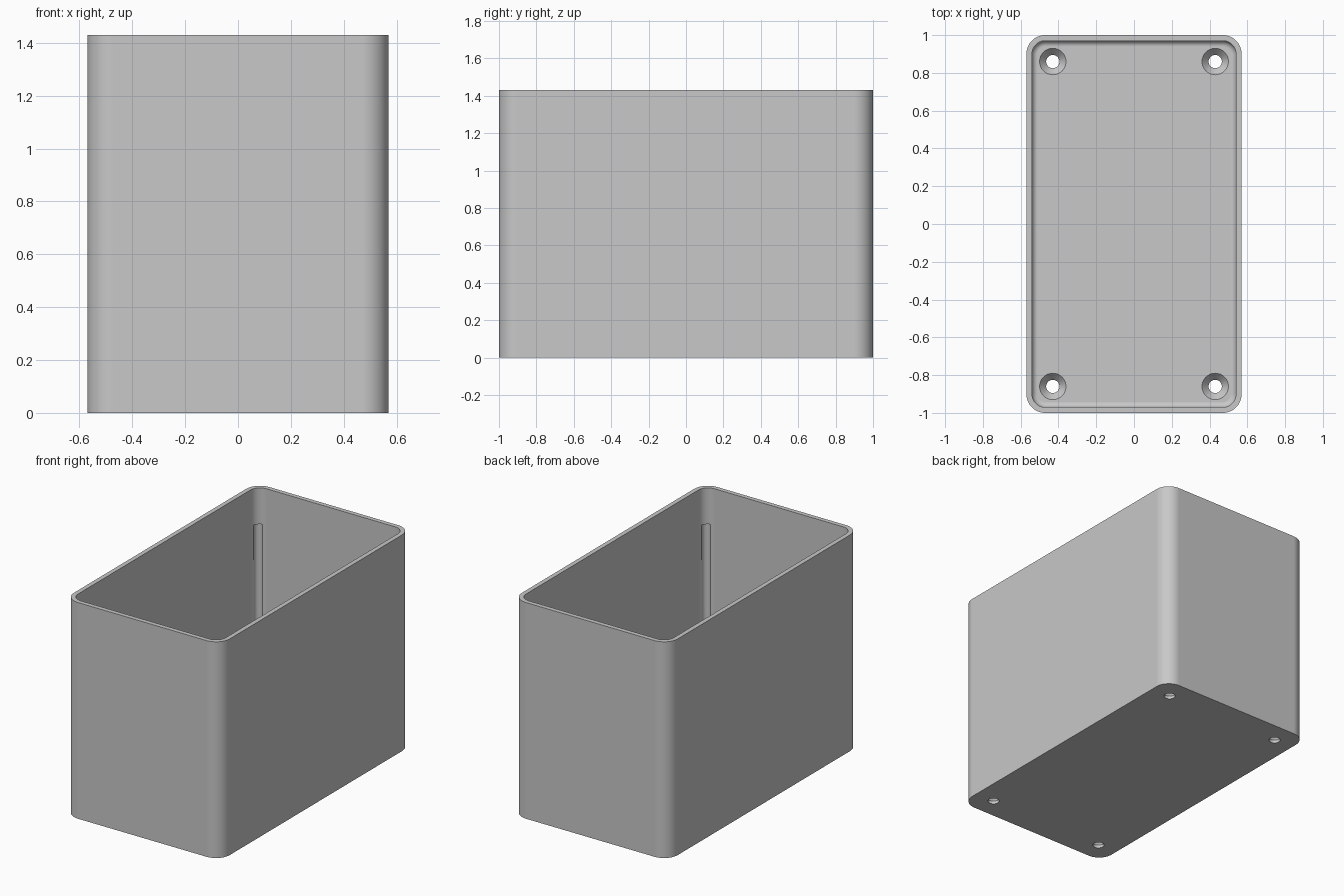
import bpy, bmesh
from math import sin, cos, pi, radians

cube = bpy.data.objects.get("Cube")
if cube:
    bpy.data.objects.remove(cube, do_unlink=True)

HALF_X, HALF_Y, HEIGHT = 0.57, 1.0, 1.43
CORNER, WALL, FLOOR, FILLET = 0.1, 0.03, 0.06, 0.03
HOLE_X, HOLE_Y = 0.43, 0.86

grey = bpy.data.materials.new("plain grey")
grey.use_nodes = True
grey.diffuse_color = (0.58, 0.58, 0.58, 1)
grey.node_tree.nodes["Principled BSDF"].inputs["Base Color"].default_value = grey.diffuse_color


def make_object(name, bm):
    bmesh.ops.recalc_face_normals(bm, faces=bm.faces)
    mesh = bpy.data.meshes.new(name)
    bm.to_mesh(mesh)
    bm.free()
    mesh.materials.append(grey)
    obj = bpy.data.objects.new(name, mesh)
    bpy.context.collection.objects.link(obj)
    return obj


def skin(bm, loops):
    """Join closed loops into a capped solid."""
    n = len(loops[0])
    for a, b in zip(loops, loops[1:]):
        for i in range(n):
            j = (i + 1) % n
            bm.faces.new((a[i], a[j], b[j], b[i]))
    bm.faces.new(loops[0])
    bm.faces.new(loops[-1])


def rounded_loop(bm, inset, z, steps=12):
    """Rounded rectangle, inset from the outer wall."""
    r = CORNER - inset
    verts = []
    for k, (sx, sy) in enumerate(((1, 1), (-1, 1), (-1, -1), (1, -1))):
        for s in range(steps + 1):
            a = (k + s / steps) * pi / 2
            verts.append(bm.verts.new((sx * (HALF_X - CORNER) + r * cos(a),
                                       sy * (HALF_Y - CORNER) + r * sin(a), z)))
    return verts


def lathe(name, x, y, profile, sides=32):
    """Solid of revolution from (radius, z) pairs."""
    bm = bmesh.new()
    skin(bm, [[bm.verts.new((x + r * cos(2 * pi * i / sides),
                             y + r * sin(2 * pi * i / sides), z))
               for i in range(sides)] for r, z in profile])
    return make_object(name, bm)


# Open box: outer wall, rim, inner wall, filleted floor
profile = [(0, 0), (0, HEIGHT), (WALL, HEIGHT)]
for s in range(7):
    a = s / 6 * pi / 2
    profile.append((WALL + FILLET * (1 - cos(a)), FLOOR + FILLET * (1 - sin(a))))
bm = bmesh.new()
skin(bm, [rounded_loop(bm, inset, z) for inset, z in profile])
box = make_object("open_box", bm)

# Countersunk screw holes and corner reliefs below the rim
cutters = []
for sx in (-1, 1):
    for sy in (-1, 1):
        cutters.append(lathe("screw_hole_cutter", sx * HOLE_X, sy * HOLE_Y,
                             [(0.035, -0.05), (0.035, 0.02), (0.07, FLOOR), (0.07, 0.1)]))
        cutters.append(lathe("corner_relief_cutter", sx * 0.512, sy * 0.942,
                             [(0.028, 0.12), (0.028, 1.19)]))

bpy.ops.object.select_all(action="DESELECT")
bpy.context.view_layer.objects.active = box
box.select_set(True)
for cutter in cutters:
    cutter.hide_render = True
    mod = box.modifiers.new("cut", "BOOLEAN")
    mod.operation = "DIFFERENCE"
    mod.solver = "EXACT"
    mod.object = cutter
    bpy.ops.object.modifier_apply(modifier=mod.name)
    bpy.data.objects.remove(cutter, do_unlink=True)

# Smooth curves with crisp edges and flat panels
bpy.ops.object.shade_smooth_by_angle(angle=radians(30))
weighted = box.modifiers.new("flat_panels", "WEIGHTED_NORMAL")
weighted.keep_sharp = True
